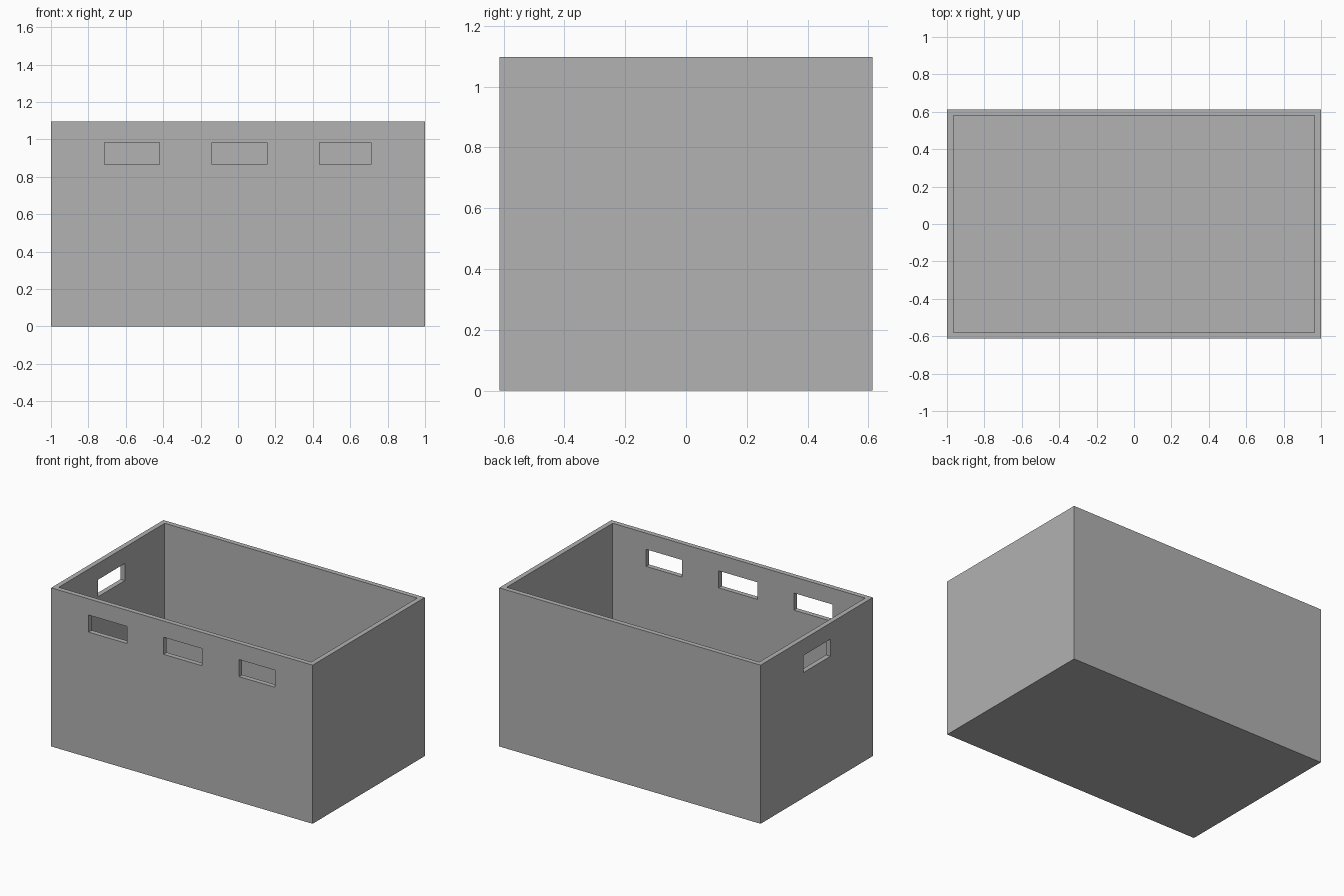
import bpy

cube = bpy.data.objects.get("Cube")
if cube:
    bpy.data.objects.remove(cube, do_unlink=True)

HALF_X, HALF_Y, HEIGHT = 1.0, 0.613, 1.097
WALL = 0.034
SLOT_LOW, SLOT_HIGH = 0.867, 0.985

grey = bpy.data.materials.new("plain_grey")
grey.use_nodes = True
colour = (0.445, 0.445, 0.445, 1)
grey.diffuse_color = colour
grey.node_tree.nodes["Principled BSDF"].inputs["Base Color"].default_value = colour


def box(name, low, high):
    """Axis-aligned box between two corners."""
    bpy.ops.mesh.primitive_cube_add(size=1)
    obj = bpy.context.object
    obj.name = name
    for v in obj.data.vertices:
        v.co = [h if c > 0 else l for c, l, h in zip(v.co, low, high)]
    obj.data.materials.append(grey)
    return obj


def cut(target, cutter):
    """Subtract the cutter from the target, then discard it."""
    cutter.hide_render = True
    mod = target.modifiers.new(cutter.name, 'BOOLEAN')
    mod.operation = 'DIFFERENCE'
    mod.solver = 'EXACT'
    mod.object = cutter
    bpy.context.view_layer.objects.active = target
    bpy.ops.object.modifier_apply(modifier=mod.name)
    bpy.data.objects.remove(cutter, do_unlink=True)


# Crate body, hollowed from the top
crate = box("open_crate", (-HALF_X, -HALF_Y, 0), (HALF_X, HALF_Y, HEIGHT))
cut(crate, box("cavity", (WALL - HALF_X, WALL - HALF_Y, WALL),
               (HALF_X - WALL, HALF_Y - WALL, HEIGHT + 0.2)))

# Three slots through the front wall
for start, end in ((-0.715, -0.42), (-0.14, 0.155), (0.437, 0.711)):
    cut(crate, box("front_slot", (start, -HALF_Y - 0.1, SLOT_LOW),
                   (end, -HALF_Y + 0.1, SLOT_HIGH)))

# Hand slot through one end wall
cut(crate, box("end_slot", (-HALF_X - 0.1, -0.15, SLOT_LOW),
               (-HALF_X + 0.1, 0.143, SLOT_HIGH)))
